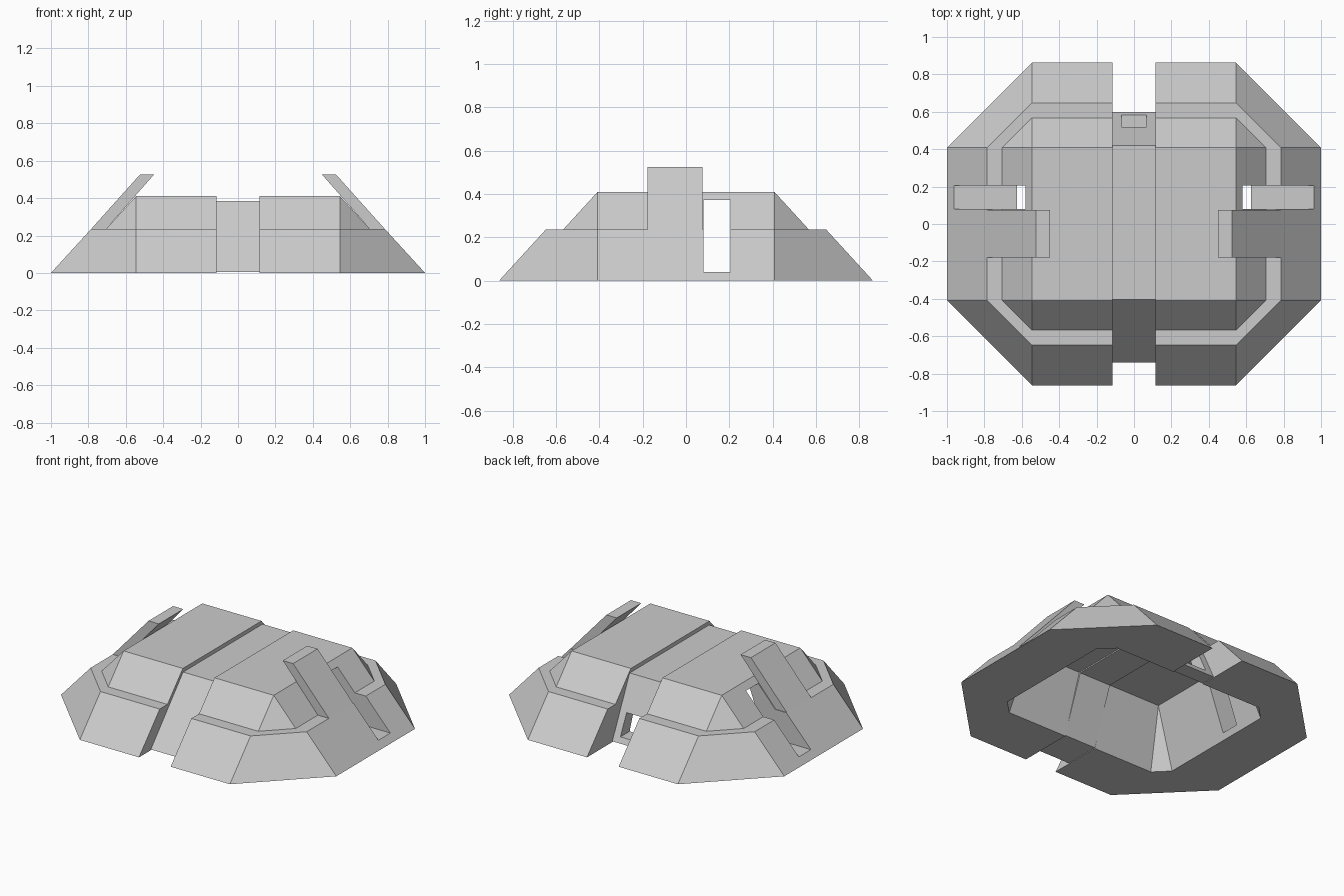
import bpy, bmesh

if "Cube" in bpy.data.objects:
    bpy.data.objects.remove(bpy.data.objects["Cube"])


def finish(name, bm):
    bmesh.ops.remove_doubles(bm, verts=bm.verts, dist=1e-4)
    bmesh.ops.recalc_face_normals(bm, faces=bm.faces)
    mesh = bpy.data.meshes.new(name)
    bm.to_mesh(mesh)
    bm.free()
    obj = bpy.data.objects.new(name, mesh)
    bpy.context.collection.objects.link(obj)
    return obj


def octagon(x_out, y_in, x_in, y_out, z):
    quarter = [(x_out, y_in), (x_in, y_out)]
    pts = quarter + [(-x, y) for x, y in reversed(quarter)]
    pts += [(-x, -y) for x, y in pts]
    return [(x, y, z) for x, y in pts]


def loft(name, rings):
    bm = bmesh.new()
    loops = [[bm.verts.new(p) for p in r] for r in rings]
    n = len(rings[0])
    for a, b in zip(loops, loops[1:]):
        for i in range(n):
            j = (i + 1) % n
            bm.faces.new((a[i], a[j], b[j], b[i]))
    bm.faces.new(loops[0])
    bm.faces.new(loops[-1])
    return finish(name, bm)


def prism(name, a, b):
    return loft(name, [a, b])


def box(name, x, y, z):
    corners = [(x[0], y[0]), (x[1], y[0]), (x[1], y[1]), (x[0], y[1])]
    return prism(name, [(*c, z[0]) for c in corners], [(*c, z[1]) for c in corners])


def cut(obj, cutter):
    mod = obj.modifiers.new("cut", 'BOOLEAN')
    mod.operation = 'DIFFERENCE'
    mod.solver = 'EXACT'
    mod.object = cutter
    bpy.context.view_layer.objects.active = obj
    bpy.ops.object.modifier_apply(modifier=mod.name)
    bpy.data.objects.remove(cutter)


# Stepped eight-sided hull
hull = loft("hull", [
    octagon(1.0, 0.408, 0.545, 0.863, 0.0),
    octagon(0.785, 0.408, 0.545, 0.648, 0.235),
    octagon(0.705, 0.408, 0.545, 0.568, 0.235),
    octagon(0.545, 0.408, 0.545, 0.408, 0.41),
])

# Hollow underside
cut(hull, loft("cavity", [
    octagon(0.64, 0.41, 0.55, 0.50, -0.001),
    octagon(0.50, 0.37, 0.50, 0.37, 0.38),
]))

# Centre channel and side slots
cut(hull, box("channel_cutter", (-0.115, 0.115), (-1, 1), (-0.1, 0.6)))
for s in (-1, 1):
    xs = sorted((s * 0.3, s * 1.1))
    cut(hull, box("slot_cutter", xs, (0.08, 0.205), (0.04, 0.372)))

# Recessed spine filling the channel
profile = [(-0.74, 0.005), (-0.405, 0.385), (0.42, 0.385), (0.60, 0.005),
           (0.50, 0.005), (0.37, 0.372), (-0.36, 0.372), (-0.50, 0.005)]
spine = prism("centre_spine", [(-0.115, y, z) for y, z in profile],
              [(0.115, y, z) for y, z in profile])
cut(spine, box("port_cutter", (-0.068, 0.068), (0.3, 0.8), (0.04, 0.175)))

# Raised side flaps continuing the lower slope
flap = [(0.785, 0.235), (0.525, 0.525), (0.45, 0.525), (0.705, 0.235)]
for s, side in ((-1, "left"), (1, "right")):
    prism(side + "_flap", [(s * x, -0.178, z) for x, z in flap],
          [(s * x, 0.076, z) for x, z in flap])
